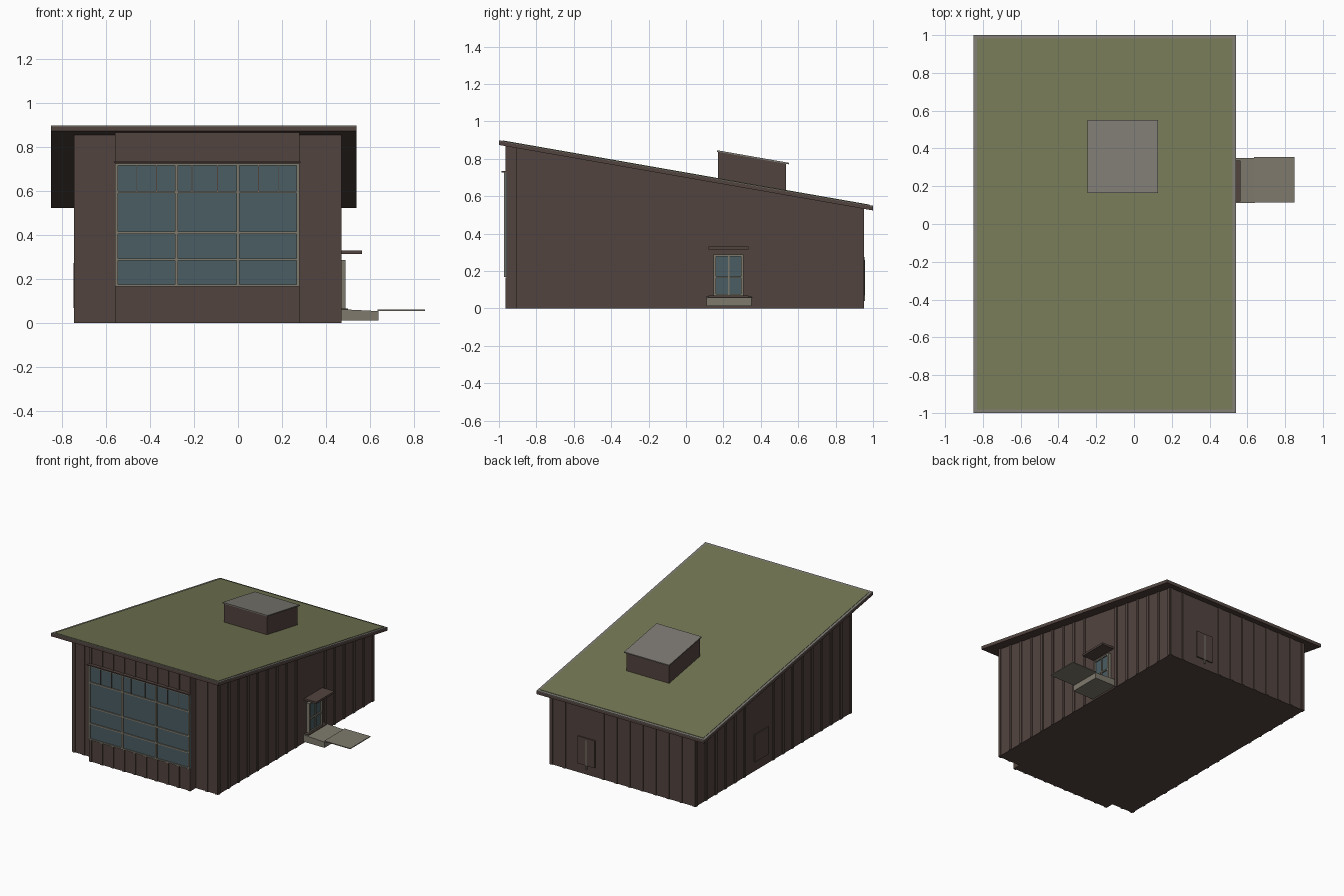
import bpy, bmesh

cube = bpy.data.objects.get("Cube")
if cube:
    bpy.data.objects.remove(cube)


def material(name, rgb):
    lin = [((c / 255 + 0.055) / 1.055) ** 2.4 for c in rgb] + [1]
    m = bpy.data.materials.new(name)
    m.diffuse_color = lin
    m.use_nodes = True
    bsdf = m.node_tree.nodes["Principled BSDF"]
    bsdf.inputs["Base Color"].default_value = lin
    bsdf.inputs["Roughness"].default_value = 0.8
    return m


wood = material("brown wood", (82, 68, 63))
green = material("green roof", (116, 118, 84))
grey = material("grey metal", (124, 121, 114))
trim = material("pale trim", (126, 122, 109))
glass = material("blue glass", (74, 93, 98))


def roof_z(y):
    return 0.9 - 0.175 * (y + 1)


def under(y):
    return roof_z(y) - 0.026


def flat(z):
    return lambda y: z


def build(name, mat, blocks):
    """Blocks are (x0, x1, y0, y1, bottom, top); bottom and top are heights or functions of y."""
    bm = bmesh.new()
    for x0, x1, y0, y1, bottom, top in blocks:
        lo = bottom if callable(bottom) else flat(bottom)
        hi = top if callable(top) else flat(top)
        rings = [[bm.verts.new((x, y, f(y))) for x, y in
                  ((x0, y0), (x1, y0), (x1, y1), (x0, y1))] for f in (lo, hi)]
        bm.faces.new(rings[0][::-1])
        bm.faces.new(rings[1])
        for i in range(4):
            j = (i + 1) % 4
            bm.faces.new((rings[0][i], rings[0][j], rings[1][j], rings[1][i]))
    me = bpy.data.meshes.new(name)
    bm.to_mesh(me)
    bm.free()
    me.materials.append(mat)
    ob = bpy.data.objects.new(name, me)
    bpy.context.collection.objects.link(ob)
    return ob


def spread(a, b, n):
    return [a + (b - a) * i / (n - 1) for i in range(n)]


# Main shell and projecting front bay
L, R, F, B = -0.74, 0.465, -0.9, 0.945
build("main_walls", wood, [(L, R, F, B, 0, under)])
build("front_bay", wood, [(-0.56, 0.28, -0.96, F, 0, under)])

# Vertical battens on the side, back and front walls
W, D = 0.011, 0.006
side = spread(F + W, B - W, 17)
build("right_battens", wood, [(R, R + D, y - W, y + W, 0, under)
                              for y in side if not 0.1 < y < 0.36])
build("left_battens", wood, [(L - D, L, y - W, y + W, 0, under)
                             for y in side if not 0.08 < y < 0.26])
build("back_battens", wood, [(x - W, x + W, B, B + D, 0, under)
                             for x in spread(L + W, R - W, 12) if not 0.08 < x < 0.24])
build("front_battens", wood, [(x - W, x + W, F - D, F, 0, under)
                              for x in (L + W, -0.65, 0.37, R - W)])
bay_x = spread(-0.56 + W, 0.28 - W, 10)
build("bay_lower_battens", wood, [(x - W, x + W, -0.96 - D, -0.96, 0, 0.165) for x in bay_x])
build("bay_upper_battens", wood, [(x - W, x + W, -0.96 - D, -0.96, 0.73, under) for x in bay_x])

# Sloping roof: slab, metal edge and planted top
build("roof_slab", wood, [(-0.85, 0.54, -1, 1, under, lambda y: roof_z(y) - 0.006)])
build("roof_edge", grey, [(-0.85, 0.54, -1, 1, lambda y: roof_z(y) - 0.006,
                           lambda y: roof_z(y) - 0.001)])
build("roof_planting", green, [(-0.832, 0.522, -0.982, 0.982,
                                lambda y: roof_z(y) - 0.003, lambda y: roof_z(y) + 0.002)])

# Roof box with a sloping cap
def cap_z(y):
    return 0.846 - 0.175 * (y - 0.165)


build("roof_box", wood, [(-0.235, 0.12, 0.172, 0.535, lambda y: roof_z(y) - 0.02,
                          lambda y: cap_z(y) - 0.008)])
build("roof_box_cap", grey, [(-0.245, 0.128, 0.165, 0.55, lambda y: cap_z(y) - 0.008, cap_z)])

# Large front window
build("front_glass", glass, [(-0.56, 0.28, -0.966, -0.958, 0.17, 0.725)])
T = 0.007
bars = [(x - T, x + T, -0.974, -0.96, 0.168, 0.727) for x in (-0.553, -0.28, 0, 0.273)]
bars += [(-0.56, 0.28, -0.973, -0.96, z - 0.005, z + 0.005)
         for z in (0.172, 0.29, 0.412, 0.597, 0.722)]
build("front_window_frame", trim, bars)
build("front_window_slats", wood, [(x - 0.002, x + 0.002, -0.971, -0.96, 0.602, 0.717)
                                   for x in (-0.463, -0.37, -0.21, -0.093, 0.093, 0.183)])
build("front_window_hood", wood, [(-0.565, 0.285, -0.986, -0.96, 0.728, 0.736)])

# Glazed side door with canopy, threshold, step and ramp
build("side_door_glass", glass, [(R, 0.479, 0.15, 0.305, 0.065, 0.285)])
door = [(R, 0.49, y - T, y + T, 0.065, 0.288) for y in (0.154, 0.301)]
door += [(R, 0.486, 0.225, 0.233, 0.065, 0.288)]
door += [(R, 0.488, 0.147, 0.308, z - 0.005, z + 0.005) for z in (0.071, 0.167, 0.283)]
build("side_door_frame", trim, door)
build("side_door_canopy", wood, [(R, 0.565, 0.12, 0.335, 0.316, 0.331)])
build("side_door_threshold", wood, [(R, 0.5, 0.12, 0.335, 0.058, 0.068)])
step = build("door_step", trim, [(R, 0.64, 0.11, 0.35, 0.012, 0.064)])
for v in step.data.vertices:
    if v.co.x > 0.6 and v.co.z > 0.03:
        v.co.z = 0.055
build("door_ramp", trim, [(0.635, 0.85, 0.115, 0.355, 0.056, 0.062)])

# Flush timber hatches on the left and back walls
build("left_hatch", wood, [(L - 0.009, L, 0.09, 0.25, 0.07, 0.275)])
build("back_hatch", wood, [(0.09, 0.23, B, B + 0.009, 0.07, 0.275)])
build("back_hatch_strip", trim, [(0.156, 0.164, B, B + 0.011, 0.04, 0.26)])
